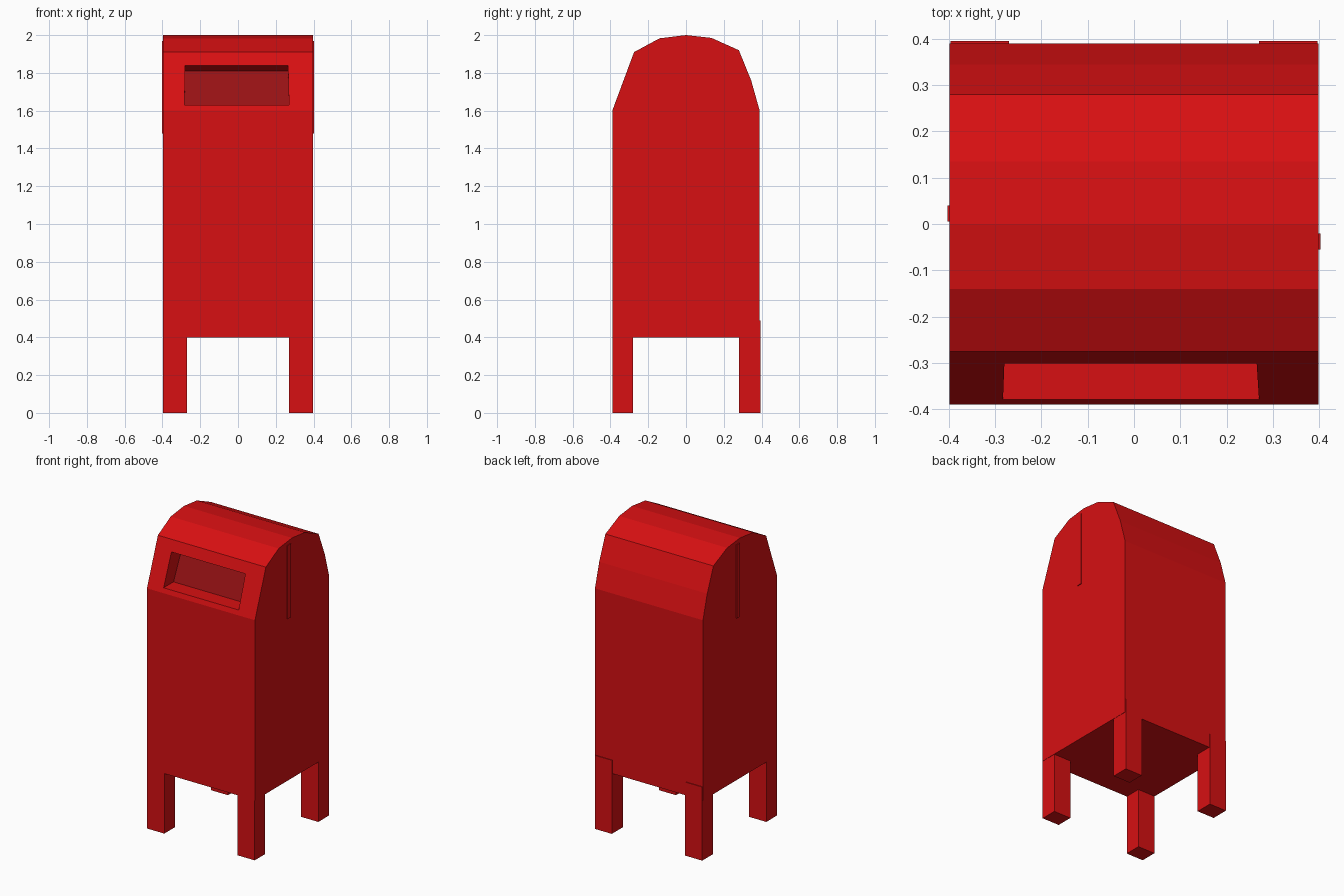
import bpy, bmesh

cube = bpy.data.objects.get("Cube")
if cube:
    bpy.data.objects.remove(cube, do_unlink=True)


def material(name, color):
    m = bpy.data.materials.new(name)
    m.use_nodes = True
    m.diffuse_color = color
    bsdf = m.node_tree.nodes["Principled BSDF"]
    bsdf.inputs["Base Color"].default_value = color
    bsdf.inputs["Roughness"].default_value = 0.6
    return m


RED = material("post red", (0.68, 0.005, 0.006, 1))
DARK = material("dark slot red", (0.31, 0.006, 0.007, 1))


def finish(name, bm, mats):
    bmesh.ops.recalc_face_normals(bm, faces=bm.faces)
    mesh = bpy.data.meshes.new(name)
    bm.to_mesh(mesh)
    bm.free()
    for m in mats:
        mesh.materials.append(m)
    obj = bpy.data.objects.new(name, mesh)
    bpy.context.collection.objects.link(obj)
    return obj


def box(name, x, y, z):
    bm = bmesh.new()
    bmesh.ops.create_cube(bm, size=1)
    for v in bm.verts:
        for i, (lo, hi) in enumerate((x, y, z)):
            v.co[i] = hi if v.co[i] > 0 else lo
    return finish(name, bm, [RED])


# Body: side profile (y, z) swept across the width
W = 0.398
profile = [(-0.39, 0.4), (-0.39, 1.6), (-0.275, 1.91), (-0.14, 1.983), (0, 2),
           (0.135, 1.985), (0.28, 1.92), (0.345, 1.76), (0.39, 1.6), (0.39, 0.4)]
bm = bmesh.new()
left = [bm.verts.new((W, y, z)) for y, z in profile]
right = [bm.verts.new((-W, y, z)) for y, z in profile]
bm.faces.new(left)
bm.faces.new(right)
n = len(profile)
SLOPE = 1
for i in range(n):
    if i != SLOPE:
        j = (i + 1) % n
        bm.faces.new((left[i], left[j], right[j], right[i]))


# Mail slot: opening in the sloped front, walls going in, darker back
def ring(bottom, top):
    corners = [(-0.283, *bottom), (0.27, *bottom), (0.265, *top), (-0.28, *top)]
    return [bm.verts.new(c) for c in corners]


def bridge(a, b):
    for i in range(4):
        j = (i + 1) % 4
        bm.faces.new((a[i], a[j], b[j], b[i]))


outer = [right[SLOPE], left[SLOPE], left[SLOPE + 1], right[SLOPE + 1]]
opening = ring((-0.379, 1.63), (-0.301, 1.84))
inner = ring((-0.275, 1.63), (-0.195, 1.81))
bridge(outer, opening)
bridge(opening, inner)
bm.faces.new(inner).material_index = 1
finish("mailbox_body", bm, [RED, DARK])

# Legs: the rear pair overlaps the back panel
for side, s in (("left", 1), ("right", -1)):
    x = sorted((s * 0.27, s * 0.396))
    box(f"front_{side}_leg", x, (-0.39, -0.28), (0, 0.4))
    box(f"rear_{side}_leg", x, (0.28, 0.395), (0, 0.49))

# Raised seam strips on the sides
box("left_seam_strip", (0.39, 0.403), (-0.055, -0.02), (1.48, 1.97))
box("right_seam_strip", (-0.403, -0.39), (0.005, 0.04), (1.48, 1.97))
